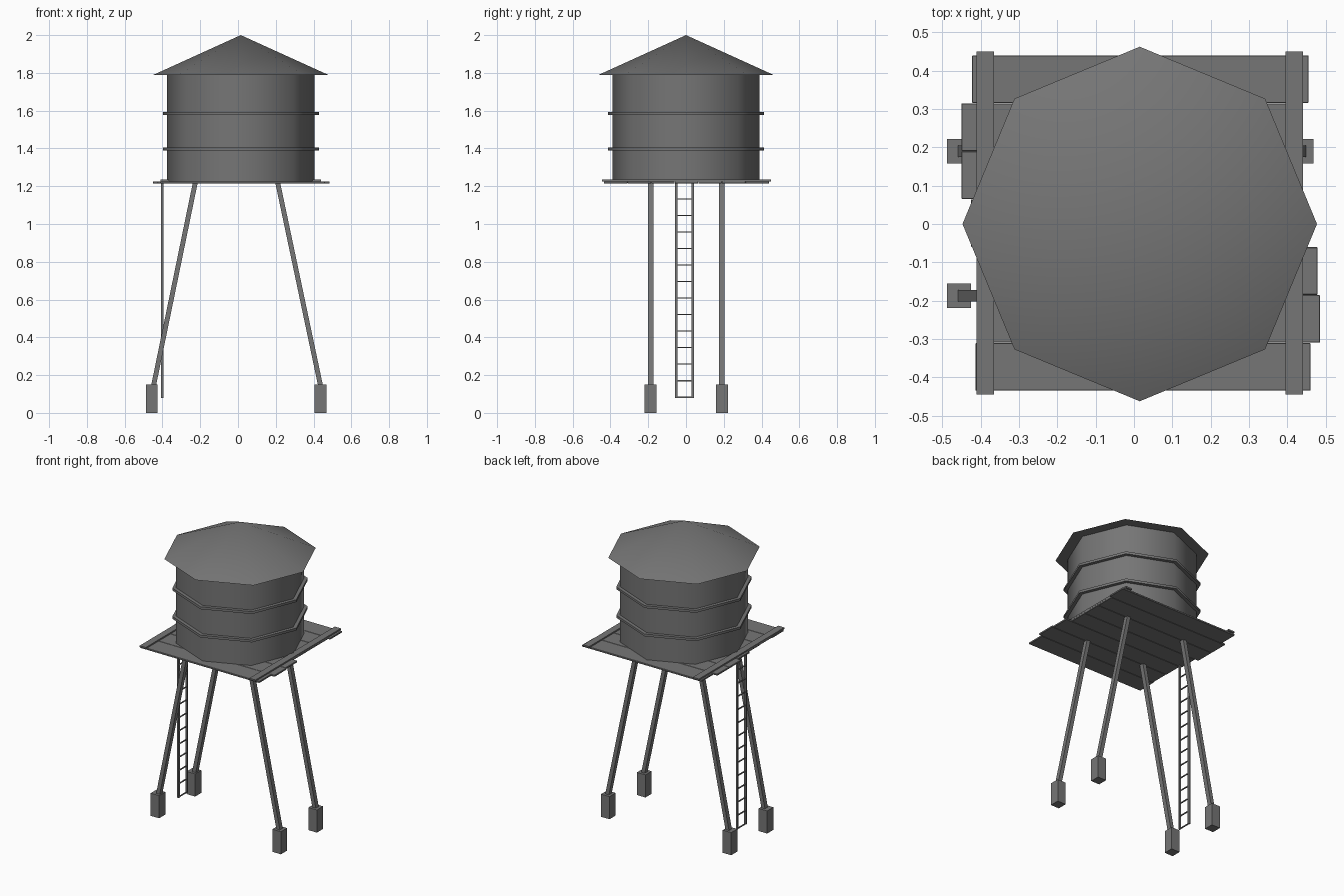
import bpy, math
from mathutils import Vector

if "Cube" in bpy.data.objects:
    bpy.data.objects.remove(bpy.data.objects["Cube"])

CX = 0.015  # tank axis


def box(name, lo, hi, bevel=0):
    lo, hi = Vector(lo), Vector(hi)
    bpy.ops.mesh.primitive_cube_add(size=1, location=(lo + hi) / 2)
    o = bpy.context.object
    o.name = name
    o.scale = hi - lo
    bpy.ops.object.transform_apply(location=False, rotation=False, scale=True)
    if bevel:
        m = o.modifiers.new("edges", 'BEVEL')
        m.width, m.segments = bevel, 1
    return o


def lathe(name, profile, sides=8, closed=False):
    # Octagonal solid with corners on the x and y axes
    verts, faces, n = [], [], len(profile)
    for i in range(sides):
        a = 2 * math.pi * i / sides
        verts += [(r * math.cos(a), r * math.sin(a), z) for r, z in profile]
    for i in range(sides):
        j = (i + 1) % sides
        for k in range(n if closed else n - 1):
            l = (k + 1) % n
            faces.append((i * n + k, j * n + k, j * n + l, i * n + l))
    if not closed:
        faces.append([i * n for i in reversed(range(sides))])
        faces.append([i * n + n - 1 for i in range(sides)])
    me = bpy.data.meshes.new(name)
    me.from_pydata(verts, [], faces)
    o = bpy.data.objects.new(name, me)
    o.location.x = CX
    bpy.context.collection.objects.link(o)
    return o


def smooth(o, deg):
    bpy.ops.object.select_all(action='DESELECT')
    o.select_set(True)
    bpy.context.view_layer.objects.active = o
    bpy.ops.object.shade_smooth_by_angle(angle=math.radians(deg))


# Tank, hoops and roof
smooth(lathe("tank", [(0.39, 1.225), (0.39, 1.795)]), 50)
for i, z in enumerate((1.398, 1.586)):
    hoop = lathe(f"hoop_{i}", [(0.385, z - 0.008), (0.413, z - 0.008),
                               (0.413, z + 0.008), (0.385, z + 0.008)], closed=True)
    smooth(hoop, 50)
bpy.ops.mesh.primitive_cone_add(vertices=8, radius1=0.462, depth=0.21,
                                location=(CX, 0, 1.895))
roof = bpy.context.object
roof.name = "roof"
smooth(roof, 50)

# Platform planks with uneven ends
ends = [(-0.413, 0.460), (-0.408, 0.485), (-0.410, 0.478), (-0.425, 0.440),
        (-0.450, 0.440), (-0.450, 0.440), (-0.422, 0.455)]
for i, (x0, x1) in enumerate(ends):
    y = -0.435 + 0.125 * i
    box(f"plank_{i}", (x0, y + 0.0005, 1.215), (x1, y + 0.1245, 1.226), 0.0015)

# Cross battens over the planks
for name, x in (("left_batten", -0.41), ("right_batten", 0.395)):
    box(name, (x, -0.445, 1.225), (x + 0.045, 0.45, 1.235))

# Footings and splayed legs
for sx, side in ((-1, "left"), (1, "right")):
    for y, end in ((-0.187, "front"), (0.19, "back")):
        fx = -0.456 if sx < 0 else 0.437
        box(f"{end}_{side}_footing", (fx - 0.031, y - 0.032, 0),
            (fx + 0.031, y + 0.032, 0.15))
        leg = box(f"{end}_{side}_leg", (-0.013, y - 0.015, 0.12),
                  (0.013, y + 0.015, 1.22))
        bottom, top = (-0.452, -0.226) if sx < 0 else (0.442, 0.210)
        for v in leg.data.vertices:
            v.co.x += bottom if v.co.z < 0 else top

# Ladder on the left side
for name, y in (("front_ladder_rail", -0.057), ("back_ladder_rail", 0.030)):
    box(name, (-0.407, y, 0.08), (-0.395, y + 0.012, 1.22))
for i in range(13):
    z = 0.083 + 0.0875 * i
    box(f"ladder_rung_{i}", (-0.405, -0.05, z - 0.003), (-0.398, 0.036, z + 0.003))

# Dark grey finish on every part
dark = bpy.data.materials.new("dark_grey")
dark.diffuse_color = (0.18, 0.18, 0.18, 1)
dark.use_nodes = True
dark.node_tree.nodes["Principled BSDF"].inputs["Base Color"].default_value = dark.diffuse_color
for o in bpy.context.scene.objects:
    o.data.materials.append(dark)
